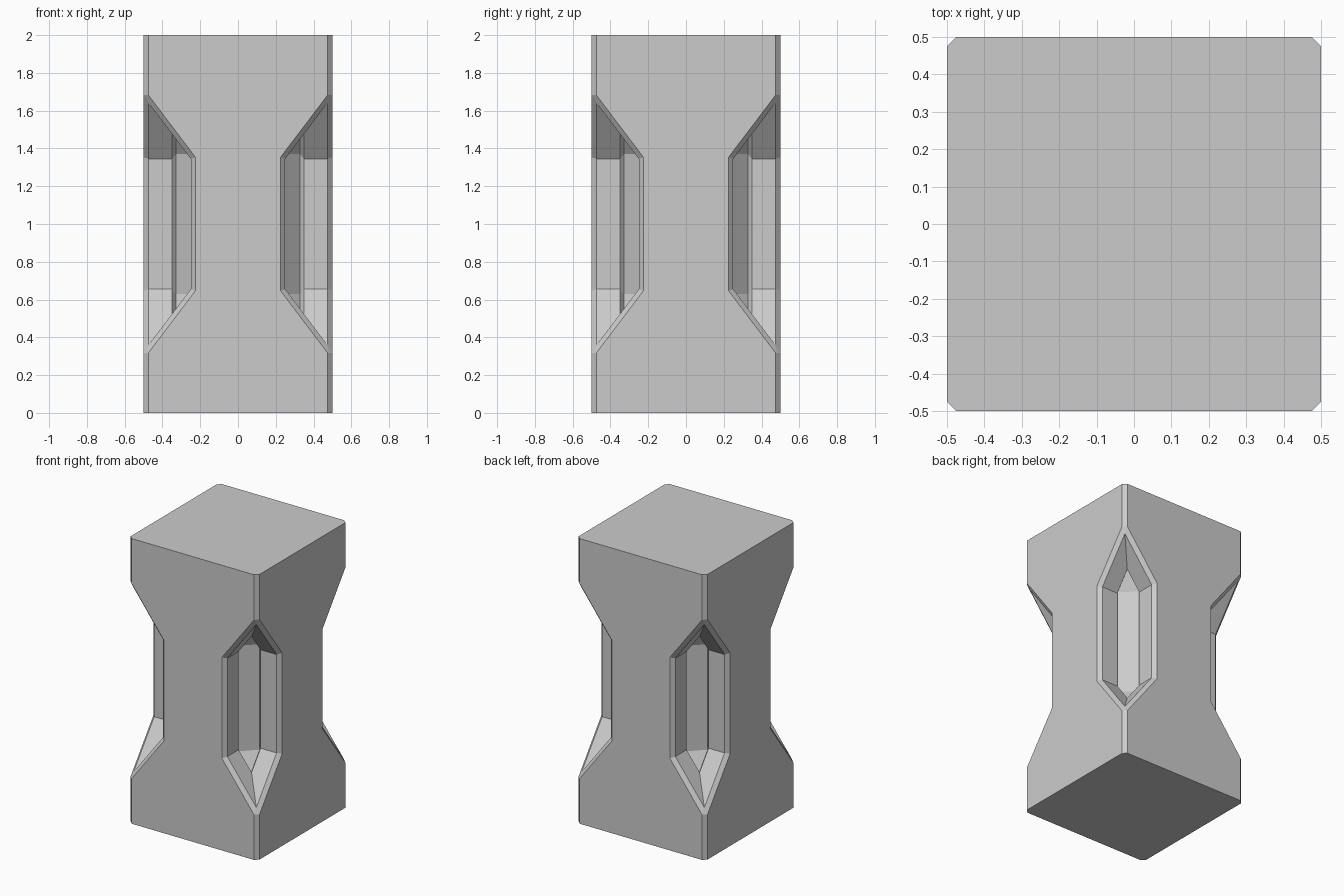
import bpy, bmesh, math
from mathutils import Vector

if "Cube" in bpy.data.objects:
    bpy.data.objects.remove(bpy.data.objects["Cube"])

IN, MID, OUT = 0.25, 0.35, 0.62        # notch wall, diagonal end, beyond body
HALF, SLOPE = 0.345, 1.32              # notch half height, slope of its ends
ZC = 1.0


def zend(x):
    return HALF + (x - IN) * SLOPE


def cutter(name, pts):
    """Hull of the upper-half points, mirrored vertically and to four corners."""
    bm = bmesh.new()
    for sx in (-1, 1):
        for sy in (-1, 1):
            vs = [bm.verts.new((sx * x, sy * y, ZC + sz * z))
                  for x, y, z in pts for sz in (-1, 1)]
            res = bmesh.ops.convex_hull(bm, input=vs)
            junk = [g for g in res['geom_interior'] + res['geom_unused']
                    if isinstance(g, bmesh.types.BMVert) and g.is_valid]
            bmesh.ops.delete(bm, geom=list(set(junk)), context='VERTS')
    bmesh.ops.recalc_face_normals(bm, faces=bm.faces)
    me = bpy.data.meshes.new(name)
    bm.to_mesh(me)
    bm.free()
    ob = bpy.data.objects.new(name, me)
    bpy.context.collection.objects.link(ob)
    ob.hide_render = True
    return ob


def subtract(ob, tool):
    m = ob.modifiers.new("cut", 'BOOLEAN')
    m.operation, m.solver, m.object = 'DIFFERENCE', 'EXACT', tool
    bpy.context.view_layer.objects.active = ob
    bpy.ops.object.modifier_apply(modifier=m.name)
    bpy.data.objects.remove(tool)


# Pillar block
bpy.ops.mesh.primitive_cube_add(size=1, location=(0, 0, 0))
pillar = bpy.context.object
pillar.name = "notched_pillar"
for v in pillar.data.vertices:
    v.co = (v.co.x, v.co.y, v.co.z * 2 + 1)

# Corner notches with pointed ends
subtract(pillar, cutter("corner_notch", [
    (IN, MID, HALF), (MID, IN, HALF), (IN, OUT, HALF), (OUT, IN, HALF),
    (MID, MID, zend(MID)), (OUT, OUT, zend(OUT))]))

# Chamfer every edge on the outer sides except the top and bottom rims
bm = bmesh.new()
bm.from_mesh(pillar.data)
bmesh.ops.remove_doubles(bm, verts=bm.verts, dist=1e-4)
bmesh.ops.dissolve_limit(bm, angle_limit=math.radians(1),
                         verts=bm.verts, edges=bm.edges)


def on_side(e):
    a, b = (v.co for v in e.verts)
    side = any(abs(abs(a[i]) - 0.5) < 1e-3 and abs(a[i] - b[i]) < 1e-3
               for i in (0, 1))
    rim = abs(a.z - b.z) < 1e-3 and (a.z < 0.01 or a.z > 1.99)
    return side and not rim


bmesh.ops.bevel(bm, geom=[e for e in bm.edges if on_side(e)], offset=0.025,
                offset_type='OFFSET', segments=1, profile=0.5,
                affect='EDGES', clamp_overlap=False)
bm.to_mesh(pillar.data)
bm.free()

# Shallow recess in the diagonal back wall of each notch
base = [Vector(p) for p in ((IN, MID, HALF), (MID, IN, HALF),
                            (MID, MID, zend(MID)))]
push = Vector((-0.0225, -0.0225, 0.025))
subtract(pillar, cutter("back_recess", base + [p + push for p in base]))
